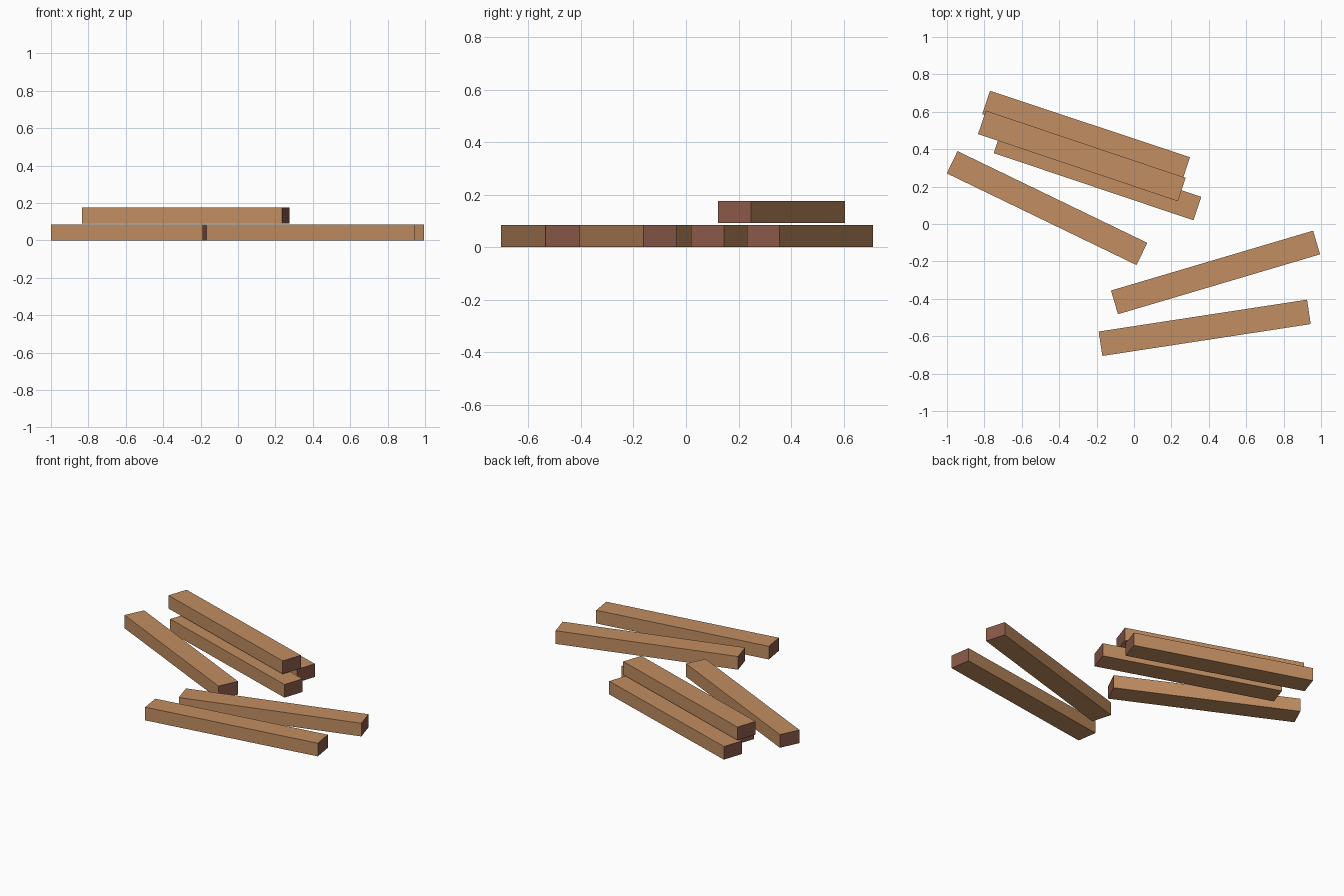
import bpy
from math import radians

if "Cube" in bpy.data.objects:
    bpy.data.objects.remove(bpy.data.objects["Cube"])

LENGTH, WIDTH, HEIGHT = 1.127, 0.132, 0.085


def material(name, color):
    mat = bpy.data.materials.new(name)
    mat.diffuse_color = (*color, 1)
    mat.use_nodes = True
    mat.node_tree.nodes["Principled BSDF"].inputs["Base Color"].default_value = mat.diffuse_color
    return mat


wood = material("wood", (0.54, 0.27, 0.12))
end_grain = material("end_grain", (0.25, 0.10, 0.066))


def plank(name, x, y, base, angle):
    bpy.ops.mesh.primitive_cube_add(size=1, location=(x, y, base + HEIGHT / 2),
                                    rotation=(0, 0, radians(angle)))
    ob = bpy.context.object
    ob.name = name
    ob.scale = (LENGTH, WIDTH, HEIGHT)
    ob.data.materials.append(wood)
    ob.data.materials.append(end_grain)
    # cut ends are a darker, redder wood
    for face in ob.data.polygons:
        face.material_index = 1 if abs(face.normal.x) > 0.5 else 0


# stacked group: two planks on the ground with one across their tops
plank("stack_back_plank", -0.256, 0.472, 0, -18.4)
plank("stack_front_plank", -0.195, 0.262, 0, -18.6)
plank("stack_top_plank", -0.279, 0.364, 0.091, -18.6)

# loose planks on the ground
plank("loose_plank_left", -0.465, 0.085, 0, -25.8)
plank("loose_plank_right", 0.436, -0.259, 0, 16.5)
plank("loose_plank_front", 0.378, -0.555, 0, 8.7)
